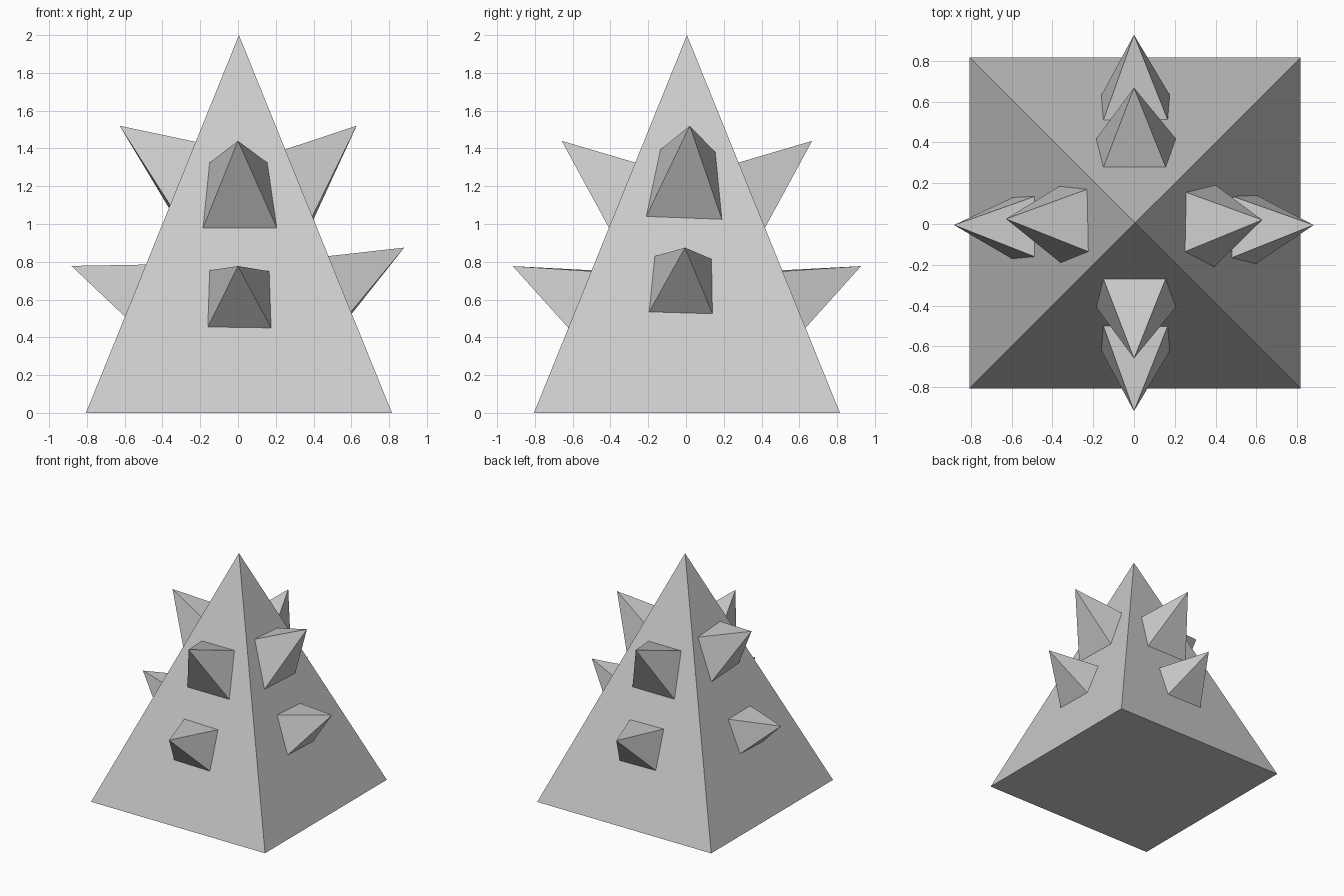
import bpy
from mathutils import Vector

if "Cube" in bpy.data.objects:
    bpy.data.objects.remove(bpy.data.objects["Cube"])

HALF, HEIGHT, OFF = 0.81, 2.0, 0.005


def make_mesh(name, verts, faces):
    mesh = bpy.data.meshes.new(name)
    mesh.from_pydata(verts, [], faces)
    obj = bpy.data.objects.new(name, mesh)
    bpy.context.collection.objects.link(obj)
    return obj


def four_sided(name, base, tip):
    """Closed pyramid; base runs counter-clockwise seen from the tip."""
    sides = [(i, (i + 1) % 4, 4) for i in range(4)]
    return make_mesh(name, list(base) + [tip], sides + [(3, 2, 1, 0)])


# Main pyramid body
four_sided("body", [(OFF + sx * HALF, OFF + sy * HALF, 0)
                    for sx, sy in ((-1, -1), (1, -1), (1, 1), (-1, 1))],
           (OFF, OFF, HEIGHT))


def spike(name, axis, sign, tip, corners):
    """Spike on one sloping face. tip = (across, outward, z),
    corners = four (across, z) points where it meets the face."""
    def place(across, out, z):
        return Vector((across, out, z) if axis == "y" else (out, across, z))

    apex = place(*tip)
    base = []
    for across, z in corners:
        p = place(across, OFF + sign * HALF * (1 - z / HEIGHT), z)
        base.append(apex + (p - apex) * 1.04)  # root sunk slightly into the body
    # corners are counter-clockwise for the front and right faces only
    if (axis == "y") != (sign < 0):
        base.reverse()
    return four_sided(name, base, apex)


# Front and back spikes mirror each other
upper = [(-0.185, 0.98), (0.205, 0.98), (0.155, 1.325), (-0.15, 1.325)]
lower = [(-0.16, 0.455), (0.175, 0.45), (0.165, 0.75), (-0.15, 0.755)]
for side, s in (("front", -1), ("back", 1)):
    spike(side + "_upper_spike", "y", s, (0, OFF + s * 0.663, 1.44), upper)
    spike(side + "_lower_spike", "y", s, (0, OFF + s * 0.922, 0.777), lower)

# Right spikes
spike("right_upper_spike", "x", 1, (0.02, 0.628, 1.52),
      [(-0.21, 1.04), (0.19, 1.025), (0.155, 1.38), (-0.135, 1.395)])
spike("right_lower_spike", "x", 1, (-0.005, 0.88, 0.875),
      [(-0.195, 0.535), (0.14, 0.525), (0.135, 0.815), (-0.165, 0.83)])

# Left spikes
spike("left_upper_spike", "x", -1, (0.025, -0.627, 1.52),
      [(-0.19, 1.10), (0.185, 1.085), (0.17, 1.42), (-0.135, 1.435)])
spike("left_lower_spike", "x", -1, (-0.005, -0.882, 0.778),
      [(-0.17, 0.51), (0.13, 0.52), (0.135, 0.785), (-0.16, 0.785)])
